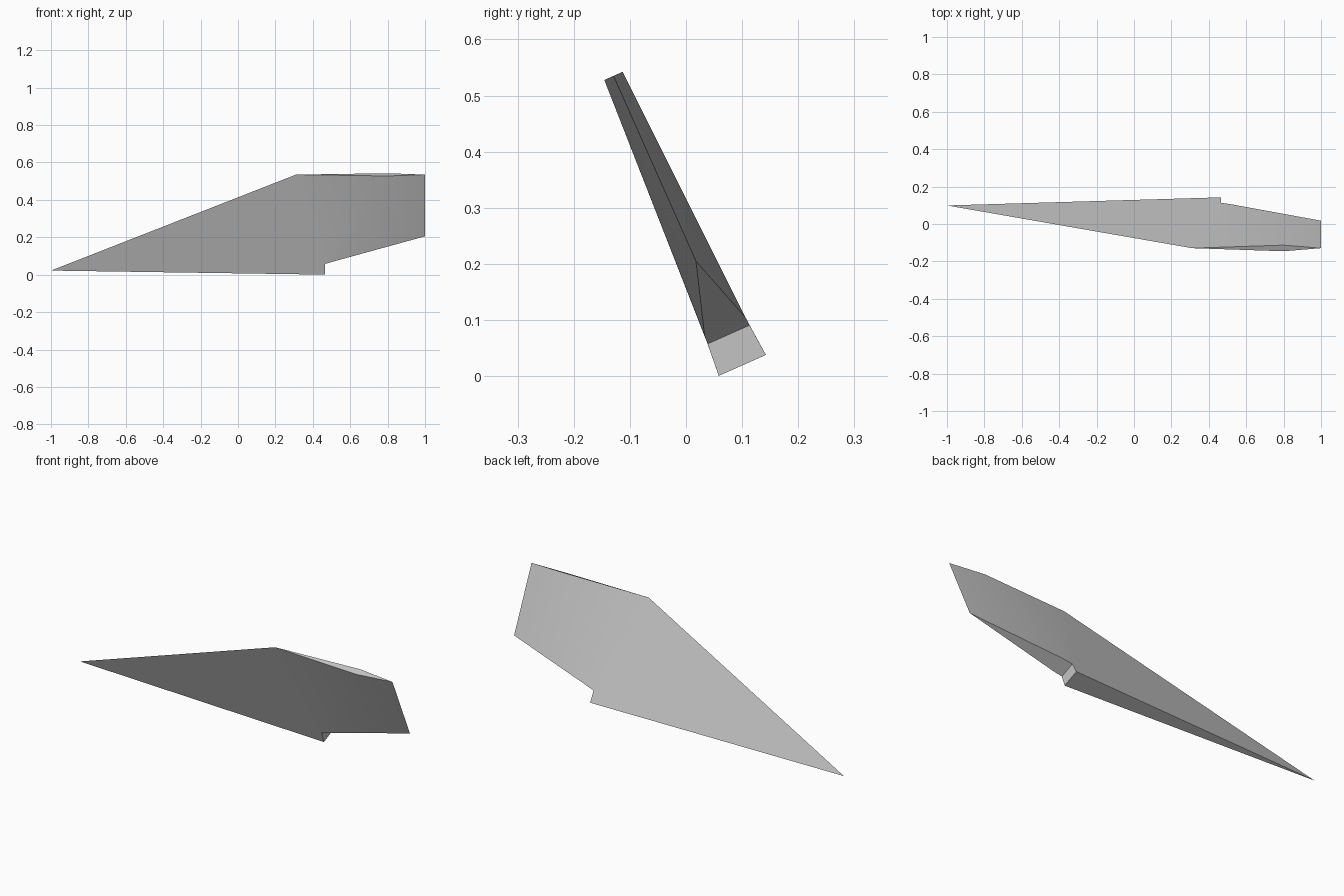
import bpy
import bmesh
from mathutils import Vector

cube = bpy.data.objects.get("Cube")
if cube:
    bpy.data.objects.remove(cube, do_unlink=True)

# One plain grey
grey = bpy.data.materials.new("light_grey")
grey.use_nodes = True
colour = (0.55, 0.55, 0.55, 1.0)
grey.diffuse_color = colour
grey.node_tree.nodes["Principled BSDF"].inputs["Base Color"].default_value = colour

# Fin outline on the leaning mid-plane: x, z, half thickness
outline = {
    "tip": (-1.0, 0.022, 0),
    "lead": (0.31, 0.535, 0),
    "ridge_top": (0.8, 0.535, 0.018),
    "trail_top": (1.0, 0.535, 0),
    "trail_low": (1.0, 0.205, 0),
    "ridge_low": (0.515, 0.088, 0.04),
    "notch": (0.465, 0.074, 0.041),
    "root": (0.465, 0.019, 0.046),
}
LEAN = -0.445
normal = Vector((0, 1, -LEAN)).normalized()

bm = bmesh.new()
front, back = {}, {}
for name, (x, z, half) in outline.items():
    mid = Vector((x, 0.1 + LEAN * (z - 0.02), z))
    front[name] = bm.verts.new(mid - normal * half)
    back[name] = bm.verts.new(mid + normal * half) if half else front[name]

# Two broad panels on each side, meeting along the ridge
panels = [
    ("tip", "lead", "ridge_top", "ridge_low", "notch", "root"),
    ("ridge_top", "trail_top", "trail_low", "ridge_low"),
]
for side in (front, back):
    for panel in panels:
        bm.faces.new([side[n] for n in panel])

# Narrow faces around the rim, skipping the knife edges
names = list(outline)
for a, b in zip(names, names[1:] + names[:1]):
    rim = list(dict.fromkeys((front[a], front[b], back[b], back[a])))
    if len(rim) > 2:
        bm.faces.new(rim)

bmesh.ops.recalc_face_normals(bm, faces=bm.faces)
mesh = bpy.data.meshes.new("fin")
bm.to_mesh(mesh)
bm.free()
mesh.materials.append(grey)
fin = bpy.data.objects.new("fin", mesh)
bpy.context.collection.objects.link(fin)

# Soft ridge, sharp rim
bpy.ops.object.select_all(action="DESELECT")
fin.select_set(True)
bpy.context.view_layer.objects.active = fin
bpy.ops.object.shade_smooth_by_angle()
